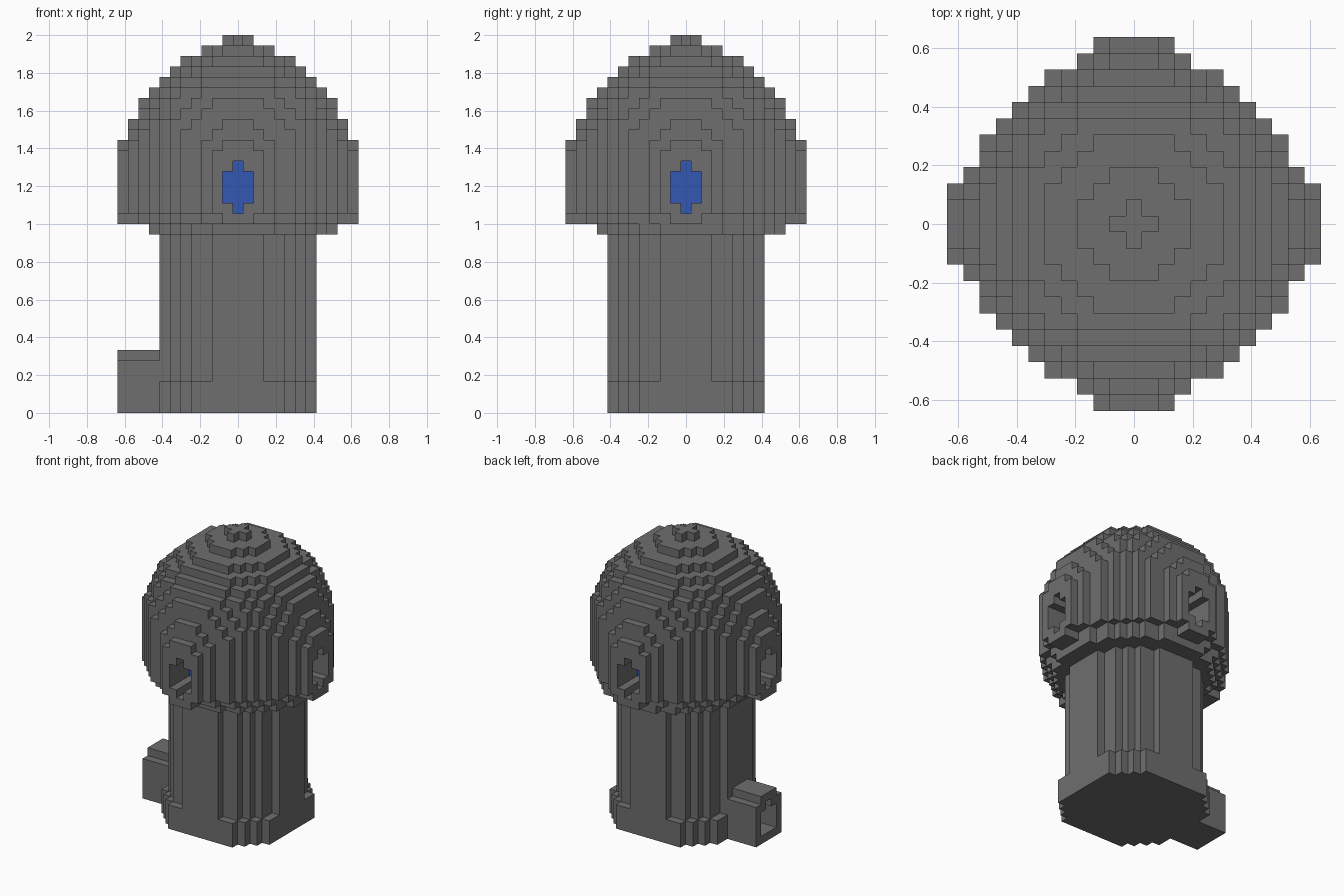
import bpy
import bmesh
from mathutils import Vector

cube = bpy.data.objects.get("Cube")
if cube:
    bpy.data.objects.remove(cube, do_unlink=True)

UNIT = 2 / 36          # edge of one block
REACH = 11             # blocks from the axis to the outermost side
NEIGHBOURS = [Vector(d) for d in
              ((1, 0, 0), (-1, 0, 0), (0, 1, 0), (0, -1, 0), (0, 0, 1), (0, 0, -1))]


def make_material(name, colour):
    mat = bpy.data.materials.new(name)
    mat.use_nodes = True
    mat.diffuse_color = (*colour, 1)
    mat.node_tree.nodes["Principled BSDF"].inputs["Base Color"].default_value = (*colour, 1)
    return mat


def disc(radius, level, centre=0, limit=REACH):
    """One layer of blocks inside a circle, clipped to a square."""
    span = range(-limit, limit + 1)
    return {(x, y, level) for x in span for y in span
            if (x - centre) ** 2 + (y - centre) ** 2 <= radius ** 2}


def column(radius, levels, limit=REACH):
    return set().union(*(disc(radius, k, 0, limit) for k in levels))


def box(xs, ys, zs):
    return {(x, y, z) for x in xs for y in ys for z in zs}


def four_sides(cells):
    """Repeat blocks given on the +x side around the vertical axis."""
    turned = set()
    for x, y, z in cells:
        turned |= {(x, y, z), (-x, y, z), (y, x, z), (y, -x, z)}
    return turned


def rounded_panel(depths, half, low, high):
    """Upright panel whose first and last rows are one block narrower."""
    inner = range(-half + 1, half)
    return (box(depths, range(-half, half + 1), range(low + 1, high))
            | box(depths, inner, (low, high)))


def build(name, cells, solid, mat):
    """Turn blocks into a mesh, keeping only faces that are exposed."""
    bm = bmesh.new()
    corners = {}

    def corner(p):
        key = tuple(round(c * 2) for c in p)
        if key not in corners:
            corners[key] = bm.verts.new((p.x * UNIT, p.y * UNIT, (p.z + 0.5) * UNIT))
        return corners[key]

    for cell in cells:
        c = Vector(cell)
        for n in NEIGHBOURS:
            if tuple(int(v) for v in c + n) in solid:
                continue
            u = Vector((n.y, n.z, n.x))
            v = n.cross(u)
            mid = c + n / 2
            bm.faces.new([corner(mid + (u * a + v * b) / 2)
                          for a, b in ((-1, -1), (1, -1), (1, 1), (-1, 1))])
    mesh = bpy.data.meshes.new(name)
    bm.to_mesh(mesh)
    bm.free()
    mesh.materials.append(mat)
    bpy.context.collection.objects.link(bpy.data.objects.new(name, mesh))


grey = make_material("stone grey", (0.156, 0.156, 0.156))
blue = make_material("deep blue", (0.034, 0.098, 0.456))

# Round shaft and its slightly wider foot
shaft = column(7.5, range(3, 17))
foot = column(8.2, range(3), 7)

# Domed head: hemisphere on a drum, with a stepped rim underneath
CENTRE, RADIUS = 24, 10.5
head = column(RADIUS, range(19, CENTRE))
for k in range(CENTRE, CENTRE + 11):
    head |= disc((RADIUS ** 2 - (k - CENTRE) ** 2) ** 0.5, k)
rim = disc(9.6, 18) | disc(9, 17, 0.5)
finial = disc(1, 35)

# Raised window frames on all four sides, pierced by cross-shaped openings
frames = four_sides(rounded_panel(range(9, 12), 2, 18, 25)) - head - rim
opening = rounded_panel(range(8, 12), 1, 19, 23)
holes = four_sides(opening)
cores = four_sides(rounded_panel((7,), 1, 19, 23))
head -= holes | cores
frames -= holes

# Side spout with a recessed mouth
spout = box(range(-11, -6), range(-2, 3), range(5)) | box(range(-11, -6), range(-1, 2), (5,))
mouth = box(range(-11, -8), range(-1, 2), range(1, 4)) | box(range(-11, -8), (0,), (4,))
spout -= mouth | shaft | foot

parts = {"foot": foot, "shaft": shaft, "rim": rim, "head": head, "finial": finial,
         "window_frames": frames, "spout": spout, "window_cores": cores}
solid = set().union(*parts.values())
for name, cells in parts.items():
    build(name, cells, solid, blue if name == "window_cores" else grey)
